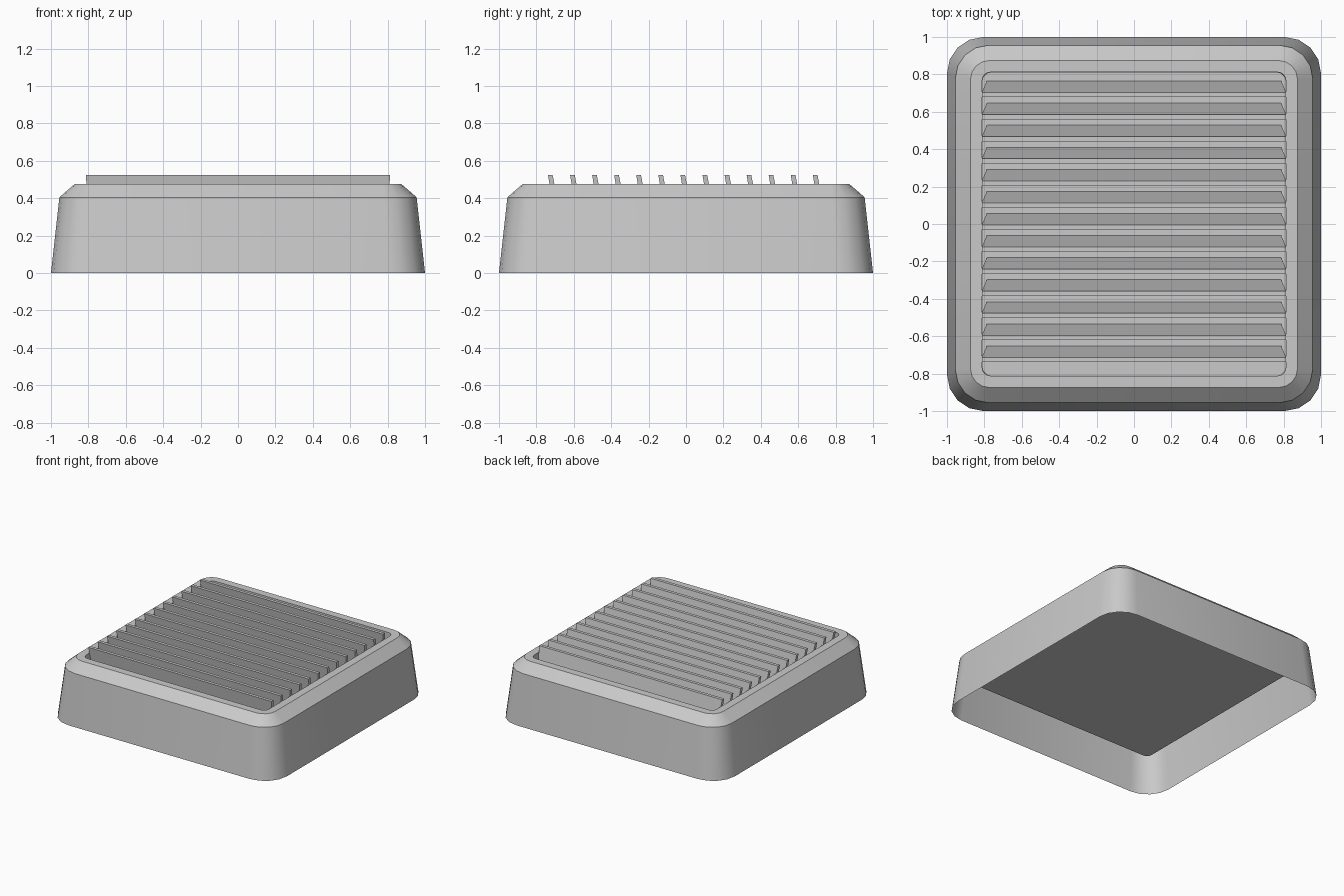
import bpy
import bmesh
from math import sin, cos, pi

cube = bpy.data.objects.get("Cube")
if cube:
    bpy.data.objects.remove(cube, do_unlink=True)

FLOOR_Z = 0.203
TOP_Z = 0.475

grey = bpy.data.materials.new("matte grey")
grey.use_nodes = True
colour = (0.59, 0.59, 0.59, 1)
grey.diffuse_color = colour
grey.node_tree.nodes["Principled BSDF"].inputs["Base Color"].default_value = colour


def rounded_ring(bm, half, radius, z, segments=4):
    """Loop of vertices around a rounded square."""
    verts = []
    c = half - radius
    for corner, (sx, sy) in enumerate([(1, 1), (-1, 1), (-1, -1), (1, -1)]):
        for i in range(segments + 1):
            a = (corner + i / segments) * pi / 2
            verts.append(bm.verts.new((sx * c + radius * cos(a),
                                       sy * c + radius * sin(a), z)))
    return verts


def bridge(bm, lower, upper):
    n = len(lower)
    for i in range(n):
        j = (i + 1) % n
        bm.faces.new((lower[i], lower[j], upper[j], upper[i]))


def finish(bm, name):
    mesh = bpy.data.meshes.new(name)
    bm.to_mesh(mesh)
    bm.free()
    mesh.materials.append(grey)
    ob = bpy.data.objects.new(name, mesh)
    bpy.context.collection.objects.link(ob)
    return ob


# Housing: drafted wall, chamfer, flat rim and a tray hanging inside, open underneath
bm = bmesh.new()
profile = [(1.0, 0.195, 0), (0.955, 0.175, 0.405), (0.874, 0.1, TOP_Z),
           (0.812, 0.045, TOP_Z), (0.809, 0.042, FLOOR_Z)]
rings = [rounded_ring(bm, *p) for p in profile]
for lower, upper in zip(rings, rings[1:]):
    bridge(bm, lower, upper)
bm.faces.new(rings[-1])
housing = finish(bm, "housing")
bpy.ops.object.select_all(action='DESELECT')
housing.select_set(True)
bpy.context.view_layer.objects.active = housing
bpy.ops.object.shade_smooth_by_angle(angle=pi / 6)


# Slats: leaning blades whose ends narrow towards the tray floor
def slat(index, y):
    bm = bmesh.new()
    section = [(0.028, FLOOR_Z, 0.787), (0.061, FLOOR_Z, 0.787),
               (0, 0.525, 0.814), (-0.025, 0.525, 0.814)]
    ends = [[bm.verts.new((side * x, y + dy, z)) for dy, z, x in section]
            for side in (-1, 1)]
    bridge(bm, *ends)
    for end in ends:
        bm.faces.new(end)
    bmesh.ops.recalc_face_normals(bm, faces=bm.faces)
    finish(bm, f"slat_{index + 1}")


for k in range(13):
    slat(k, -0.713 + k * 0.118)
